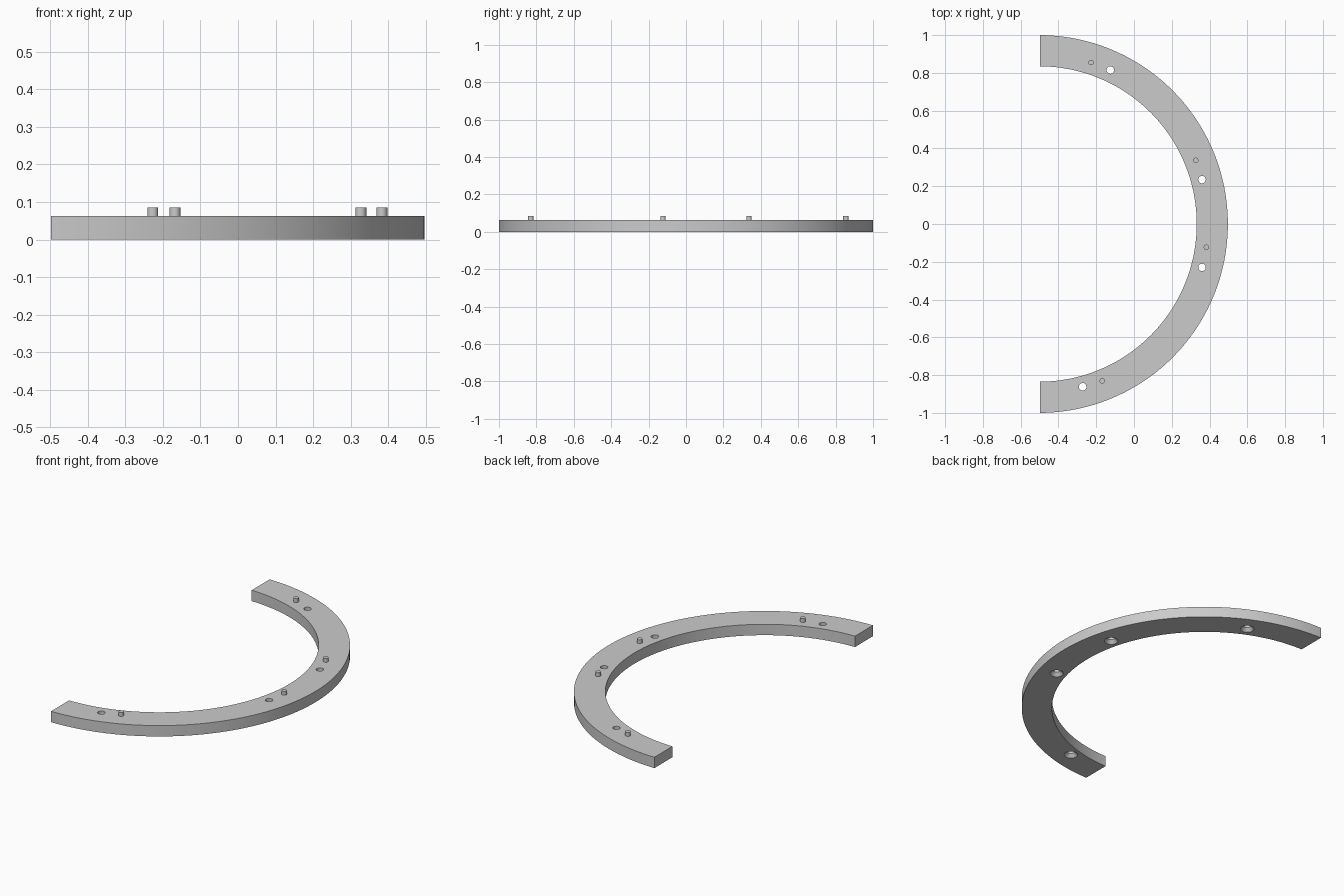
import bpy, bmesh, math

cube = bpy.data.objects.get("Cube")
if cube:
    bpy.data.objects.remove(cube, do_unlink=True)

HEIGHT, PIN_TOP = 0.063, 0.085
OUTER, INNER = 1.0, 0.835
CENTRE_X, END_X = -0.503, -0.4975
PINS = [(-0.227, 0.855), (0.327, 0.337), (0.383, -0.123), (-0.168, -0.83)]
HOLES = [(-0.125, 0.815), (0.36, 0.235), (0.36, -0.23), (-0.272, -0.862)]

grey = bpy.data.materials.new("plain grey")
grey.use_nodes = True
colour = (0.6, 0.6, 0.6, 1)
grey.diffuse_color = colour
grey.node_tree.nodes["Principled BSDF"].inputs["Base Color"].default_value = colour


def make_object(name, bm):
    bmesh.ops.recalc_face_normals(bm, faces=bm.faces)
    mesh = bpy.data.meshes.new(name)
    bm.to_mesh(mesh)
    bm.free()
    mesh.materials.append(grey)
    obj = bpy.data.objects.new(name, mesh)
    bpy.context.collection.objects.link(obj)
    return obj


def select_only(obj):
    bpy.ops.object.select_all(action="DESELECT")
    obj.select_set(True)
    bpy.context.view_layer.objects.active = obj


def add_lathe(bm, x, y, profile, sides=20):
    """Closed solid of revolution from (radius, z) pairs."""
    rings = []
    for r, z in profile:
        angles = [2 * math.pi * i / sides for i in range(sides)]
        rings.append([bm.verts.new((x + r * math.cos(a), y + r * math.sin(a), z))
                      for a in angles])
    for low, high in zip(rings, rings[1:]):
        for i in range(sides):
            j = (i + 1) % sides
            bm.faces.new((low[i], low[j], high[j], high[i]))
    bm.faces.new(rings[0][::-1])
    bm.faces.new(rings[-1])


def arc(radius, steps=96):
    """Arc that stops at the flat end plane."""
    limit = math.acos((END_X - CENTRE_X) / radius)
    for i in range(steps + 1):
        a = limit * (2 * i / steps - 1)
        yield CENTRE_X + radius * math.cos(a), radius * math.sin(a)


# Half ring plate
bm = bmesh.new()
outline = list(arc(OUTER)) + list(arc(INNER))[::-1]
face = bm.faces.new([bm.verts.new((x, y, 0)) for x, y in outline])
top = bmesh.ops.extrude_face_region(bm, geom=[face])["geom"]
bmesh.ops.translate(bm, vec=(0, 0, HEIGHT),
                    verts=[v for v in top if isinstance(v, bmesh.types.BMVert)])
ring = make_object("half_ring", bm)

# Countersunk screw holes, wide on the underside
bm = bmesh.new()
for x, y in HOLES:
    add_lathe(bm, x, y, [(0.045, -0.01), (0.037, 0), (0.02, 0.02), (0.02, 0.1)])
cutter = make_object("screw_hole_cutter", bm)
cutter.hide_render = True
cut = ring.modifiers.new("screw_holes", "BOOLEAN")
cut.operation = "DIFFERENCE"
cut.solver = "EXACT"
cut.object = cutter
select_only(ring)
bpy.ops.object.modifier_apply(modifier=cut.name)
bpy.data.objects.remove(cutter, do_unlink=True)
bpy.ops.object.shade_smooth_by_angle(angle=math.radians(30))

# Locating pins
for number, (x, y) in enumerate(PINS, 1):
    bm = bmesh.new()
    add_lathe(bm, x, y, [(0.0145, HEIGHT - 0.01), (0.0145, PIN_TOP)])
    select_only(make_object(f"locating_pin_{number}", bm))
    bpy.ops.object.shade_smooth_by_angle(angle=math.radians(30))
